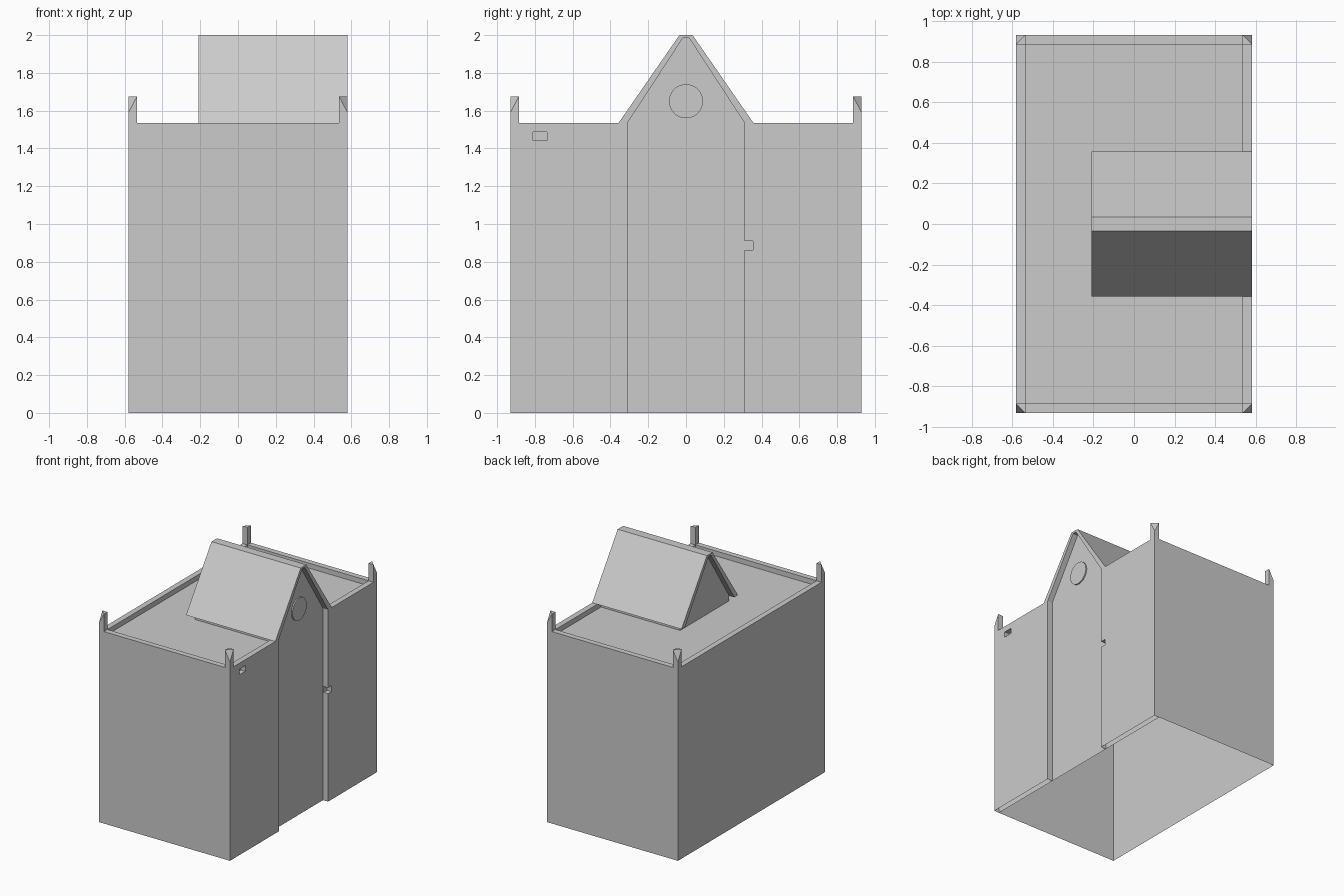
import bpy, bmesh

if "Cube" in bpy.data.objects:
    bpy.data.objects.remove(bpy.data.objects["Cube"])

grey = bpy.data.materials.new("light_grey")
grey.diffuse_color = (0.6, 0.6, 0.6, 1)
grey.use_nodes = True
grey.node_tree.nodes["Principled BSDF"].inputs["Base Color"].default_value = grey.diffuse_color

X, Y = 0.58, 0.93           # outer half sizes
T = 0.045                   # wall thickness
XI, YI = X - T, Y - T
TOP, ROOF, POST = 1.535, 1.495, 1.675


def mesh(name, verts, faces, recalc=True):
    bm = bmesh.new()
    vs = [bm.verts.new(v) for v in verts]
    for f in faces:
        bm.faces.new([vs[i] for i in f])
    if recalc:
        bmesh.ops.recalc_face_normals(bm, faces=bm.faces)
    me = bpy.data.meshes.new(name)
    bm.to_mesh(me)
    bm.free()
    me.materials.append(grey)
    ob = bpy.data.objects.new(name, me)
    bpy.context.collection.objects.link(ob)
    return ob


def prism(name, profile, x0, x1):
    """Extrude a (y, z) profile along x."""
    n = len(profile)
    verts = [(x, y, z) for x in (x0, x1) for y, z in profile]
    faces = [range(n), range(n, 2 * n)]
    faces += [(i, (i + 1) % n, (i + 1) % n + n, i + n) for i in range(n)]
    return mesh(name, verts, faces)


def box(name, x0, x1, y0, y1, z0, z1):
    return prism(name, [(y0, z0), (y1, z0), (y1, z1), (y0, z1)], x0, x1)


def wall(name, y0, y1, hole):
    """Wall box with a shallow recess cut in it and an open underside."""
    ob = box(name, XI, X, y0, y1, 0, TOP)
    cutter = box("cutter", *hole)
    mod = ob.modifiers.new("opening", 'BOOLEAN')
    mod.operation = 'DIFFERENCE'
    mod.object = cutter
    mod.solver = 'EXACT'
    bpy.context.view_layer.update()
    me = bpy.data.meshes.new_from_object(ob.evaluated_get(bpy.context.evaluated_depsgraph_get()))
    ob.modifiers.clear()
    bpy.data.objects.remove(cutter)
    bm = bmesh.new()
    bm.from_mesh(me)
    under = [f for f in bm.faces if f.calc_center_median().z < 0.001]
    bmesh.ops.delete(bm, geom=under, context='FACES')
    bm.to_mesh(me)
    bm.free()
    ob.data = me


# Thin outer shell on three sides with parapet top and inner parapet faces
outer = [(XI, -Y), (-X, -Y), (-X, Y), (XI, Y)]
inner = [(XI, -YI), (-XI, -YI), (-XI, YI), (XI, YI)]
verts = [(x, y, z) for ring, z in ((outer, 0), (outer, TOP), (inner, TOP), (inner, ROOF))
         for x, y in ring]
faces = [(r + i, r + i + 1, r + i + 5, r + i + 4) for r in (0, 4, 8) for i in range(3)]
faces.append((12, 13, 14, 15))
mesh("walls_and_flat_roof", verts, faces)

# Thick right wall either side of the gable bay, with small recesses
wall("right_wall_front", -Y, -0.31, (XI + 0.005, X + 0.1, -0.81, -0.735, 1.442, 1.488))
wall("right_wall_back", 0.31, Y, (XI + 0.005, X + 0.1, 0.25, 0.355, 0.863, 0.91))

# Corner posts, outer corner pulled down
for sx in (-1, 1):
    for sy in (-1, 1):
        plan = [(X, Y), (XI, Y), (XI, YI), (X, YI)]
        v = [(sx * x, sy * y, TOP) for x, y in plan]
        v += [(sx * x, sy * y, 1.59 if i == 0 else POST) for i, (x, y) in enumerate(plan)]
        mesh("corner_post", v, [(0, 1, 2, 3), (4, 5, 7), (5, 6, 7), (0, 1, 5, 4),
                                (1, 2, 6, 5), (2, 3, 7, 6), (3, 0, 4, 7)])

# Gable bay: recessed panel down to the ground, and loft body behind it
mesh("gable_panel", [(XI, -0.31, 0), (XI, 0.31, 0), (XI, 0.31, ROOF), (XI, -0.31, ROOF)],
     [(0, 1, 2, 3)], recalc=False)
prism("gable_body", [(-0.31, ROOF), (0.31, ROOF), (0.31, TOP), (0.016, 1.985),
                     (-0.016, 1.985), (-0.31, TOP)], -0.165, XI)

# Pitched gable roof slab
prism("gable_roof", [(-0.357, TOP), (-0.035, 2.0), (0.035, 2.0), (0.357, TOP),
                     (0.31, TOP), (0.016, 1.985), (-0.016, 1.985), (-0.31, TOP)], -0.21, X)

# Round disc on the gable
bpy.ops.mesh.primitive_cylinder_add(vertices=32, radius=0.09, depth=0.02,
                                    location=(XI, 0, 1.65), rotation=(0, 1.570796, 0))
disc = bpy.context.object
disc.name = "round_window"
disc.data.materials.append(grey)
bpy.ops.object.shade_smooth_by_angle()
